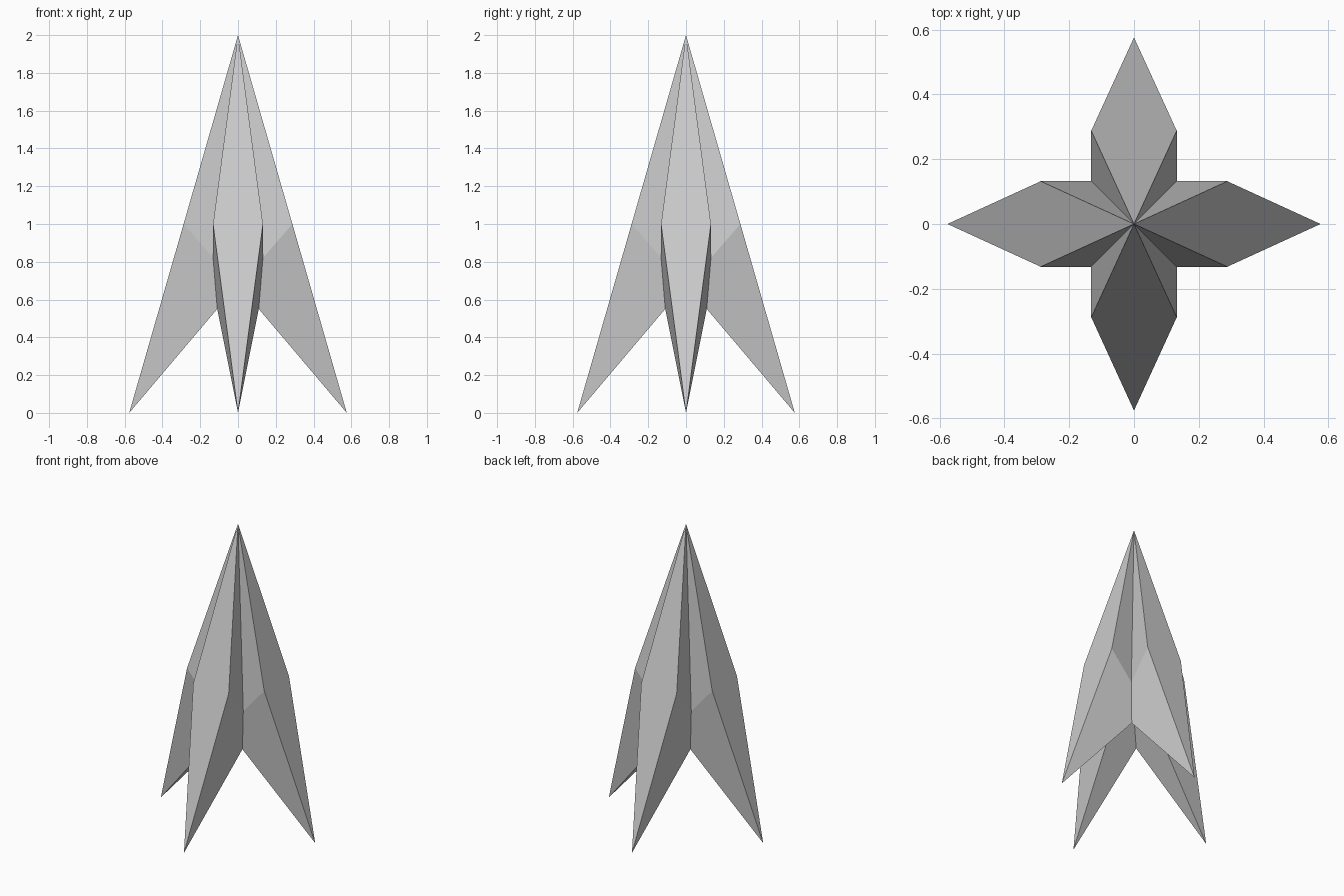
import bpy, bmesh
from math import pi
from mathutils import Matrix, Vector

if "Cube" in bpy.data.objects:
    bpy.data.objects.remove(bpy.data.objects["Cube"])

# Key points of one arm pointing along +x
apex, tip, core = (0, 0, 2), (0.576, 0, 0), (0, 0, 0.68)
shoulder, valley, crotch = (0.288, 0.132, 1.0), (0.132, 0.132, 0.82), (0.11, 0.11, 0.55)


def flip(p):
    return (p[0], -p[1], p[2])


# Outer blade and hollow underside, then the two mirrored flanks
arm_faces = [
    (apex, flip(shoulder), tip, shoulder),
    (core, crotch, tip, flip(crotch)),
]
for face in [(apex, shoulder, valley), (shoulder, tip, crotch, valley)]:
    arm_faces += [face, tuple(flip(p) for p in reversed(face))]

# Repeat the arm four times around z and weld
bm = bmesh.new()
for i in range(4):
    turn = Matrix.Rotation(i * pi / 2, 3, 'Z')
    for face in arm_faces:
        bm.faces.new([bm.verts.new(turn @ Vector(p)) for p in face])
bmesh.ops.remove_doubles(bm, verts=bm.verts[:], dist=0.0005)
bmesh.ops.recalc_face_normals(bm, faces=bm.faces[:])

mesh = bpy.data.meshes.new("four_pronged_spike")
bm.to_mesh(mesh)
bm.free()
bpy.context.collection.objects.link(bpy.data.objects.new("four_pronged_spike", mesh))
